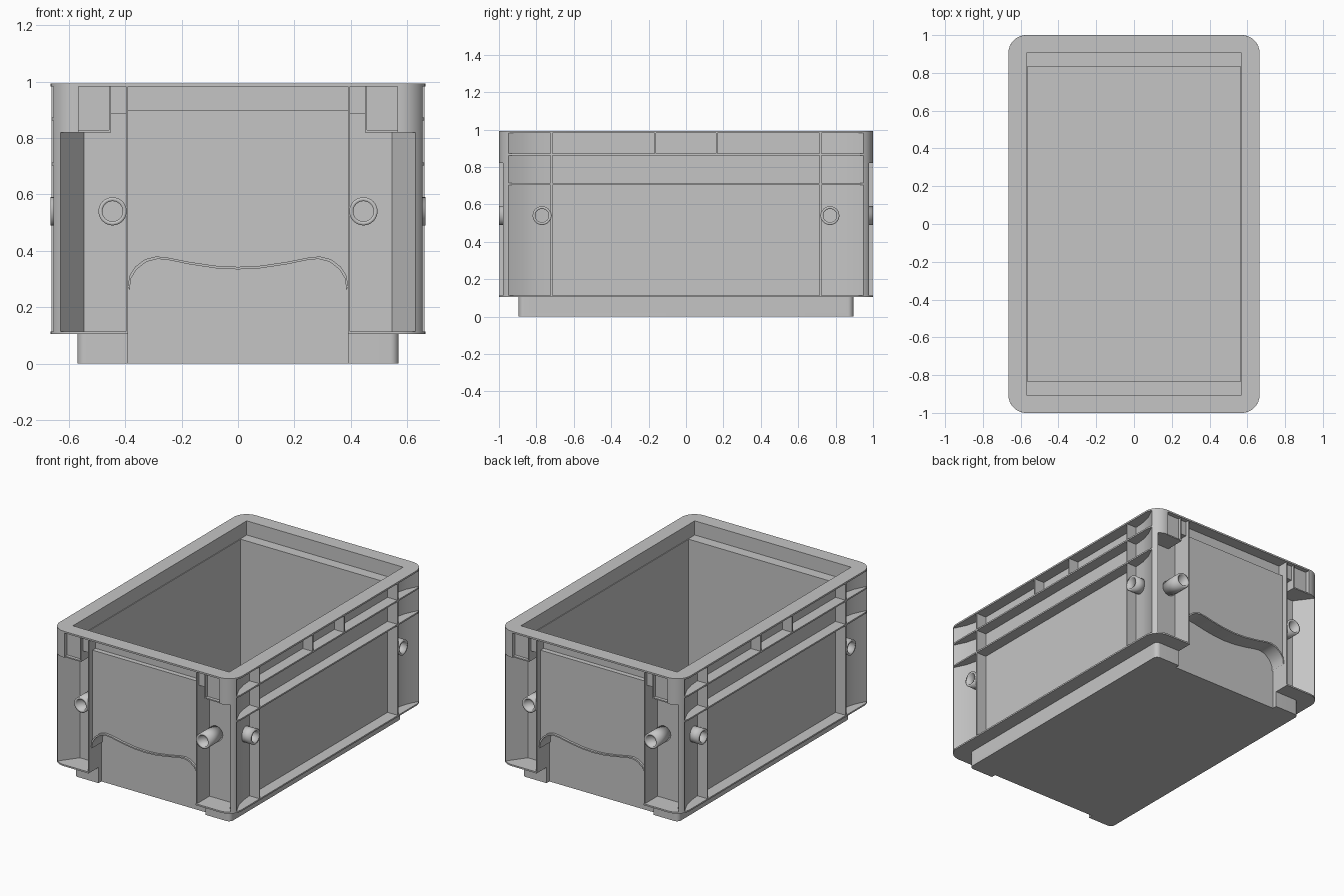
import bpy, bmesh, math
from mathutils import Matrix, Vector

cube = bpy.data.objects.get("Cube")
if cube:
    bpy.data.objects.remove(cube, do_unlink=True)

grey = bpy.data.materials.new("crate_grey")
grey.use_nodes = True
COLOUR = (0.56, 0.56, 0.56, 1)
grey.diffuse_color = COLOUR
grey.node_tree.nodes["Principled BSDF"].inputs["Base Color"].default_value = COLOUR

# Half sizes, heights and corner radius
W, L, H, R = 0.665, 1.0, 0.993, 0.095
FLOOR, BASE, STEP, RIM = 0.02, 0.104, 0.9, 0.982
IN_X, IN_Y, TOP_X, TOP_Y = 0.565, 0.835, 0.57, 0.905
WALL_X, WALL_Y, BAY = 0.59, 0.865, 0.39
RIB_X, RIB_Y = 0.662, 0.996


def finish(name, bm, mirror, tube=False):
    mesh = bpy.data.meshes.new(name)
    bm.to_mesh(mesh)
    bm.free()
    mesh.materials.append(grey)
    ob = bpy.data.objects.new(name, mesh)
    bpy.context.collection.objects.link(ob)
    bpy.ops.object.select_all(action="DESELECT")
    ob.select_set(True)
    bpy.context.view_layer.objects.active = ob
    bpy.ops.object.shade_smooth_by_angle(angle=math.radians(30))
    if tube:
        shell = ob.modifiers.new("shell", "SOLIDIFY")
        shell.thickness, shell.offset = 0.014, -1
    if mirror:
        mod = ob.modifiers.new("mirror", "MIRROR")
        mod.use_axis = (True, True, False)
        mod.use_mirror_merge = False
    return ob


def prism(name, pts, lo, hi, upright=False, mirror=True):
    """Extrude a plan outline along z, or an upright x-z outline along y."""
    bm = bmesh.new()
    place = (lambda a, b, t: (a, t, b)) if upright else (lambda a, b, t: (a, b, t))
    face = bm.faces.new([bm.verts.new(place(a, b, lo)) for a, b in pts])
    ext = bmesh.ops.extrude_face_region(bm, geom=[face])
    move = (0, hi - lo, 0) if upright else (0, 0, hi - lo)
    bmesh.ops.translate(bm, vec=move, verts=[v for v in ext["geom"] if isinstance(v, bmesh.types.BMVert)])
    bmesh.ops.recalc_face_normals(bm, faces=bm.faces)
    return finish(name, bm, mirror)


def box(name, x, y, z):
    return prism(name, [(x[0], y[0]), (x[1], y[0]), (x[1], y[1]), (x[0], y[1])], *z)


def arc(cx, cy, r, start=0, end=90, n=8):
    angles = [math.radians(start + (end - start) * i / n) for i in range(n + 1)]
    return [(cx + r * math.cos(a), cy + r * math.sin(a)) for a in angles]


def tube(name, start, axis, length, r=0.05):
    bm = bmesh.new()
    axis = Vector(axis)
    mat = Matrix.Translation(Vector(start) + axis * length / 2) @ axis.to_track_quat("Z", "Y").to_matrix().to_4x4()
    bmesh.ops.create_cone(bm, cap_ends=False, segments=32, radius1=r, radius2=r, depth=length, matrix=mat)
    finish(name, bm, True, tube=True)


# Floor and base skirt, with a finger recess in each end
foot = arc(0.54, 0.865, 0.03) + [(BAY, 0.895)]
prism("floor", [(0, 0), (TOP_X, 0)] + foot + [(BAY, WALL_Y), (0, WALL_Y)], 0, FLOOR)
prism("corner_foot", foot + [(BAY, IN_Y), (TOP_X, IN_Y)], 0, BASE)
box("side_skirt", (IN_X, TOP_X), (0, IN_Y), (0, BASE))
box("end_skirt", (0, BAY), (IN_Y, WALL_Y), (0, BASE))
prism("lower_flange", [(IN_X, 0), (W, 0)] + arc(W - R, L - R, R)
      + [(BAY, L), (BAY, WALL_Y), (0, WALL_Y), (0, IN_Y), (IN_X, IN_Y)], BASE, BASE + 0.01)

# Top rim
prism("rim", [(TOP_X, 0), (W, 0)] + arc(W - R, L - R, R) + [(0, L), (0, TOP_Y), (TOP_X, TOP_Y)], RIM, H)

# Walls, with a stacking step inside the ends
box("side_wall", (IN_X, WALL_X), (0, WALL_Y), (BASE, STEP))
box("side_top_wall", (TOP_X, WALL_X), (0, 0.92), (STEP, RIM))
box("end_wall", (0, IN_X), (IN_Y, WALL_Y), (BASE, STEP))
box("end_step", (0, TOP_X), (IN_Y, 0.92), (0.885, STEP))
box("end_top_wall", (0, TOP_X), (TOP_Y, 0.925), (STEP, RIM))

# End panel above a wavy grip lip
half = [(0.39, 0.27), (0.386, 0.31), (0.365, 0.343), (0.33, 0.37), (0.29, 0.38),
        (0.25, 0.376), (0.17, 0.36), (0.08, 0.347), (0, 0.343)]
wave = half + [(-x, z) for x, z in reversed(half[:-1])]
for end, s in (("front", -1), ("back", 1)):
    prism(end + "_panel", wave + [(-BAY, STEP), (BAY, STEP)], s * IN_Y, s * 0.957, upright=True, mirror=False)
    lower = [(x * 0.985, z - 0.009) for x, z in reversed(wave)]
    prism(end + "_grip_lip", wave + lower, s * WALL_Y, s * 0.972, upright=True, mirror=False)

# Corner posts: splayed below, filled out at the top
flare = [(IN_X, 0.72), (WALL_X, 0.724), (0.597, 0.8), (0.615, 0.87)]
prism("corner_post", flare + arc(W - R, L - R, R, 28, 51)
      + [(0.547, WALL_Y), (0.547, IN_Y), (IN_X, IN_Y)], BASE, 0.82)
prism("corner_post_top", [(TOP_X, 0.72)] + flare[1:] + arc(W - R, L - R, R, 28, 90)
      + [(IN_X, L), (IN_X, TOP_Y), (TOP_X, TOP_Y)], 0.82, RIM)

# Pockets beside the posts
box("pocket_back", (0.45, IN_X), (TOP_Y, 0.972), (0.82, RIM))
box("pocket_shelf", (0.45, IN_X), (WALL_Y, 0.993), (0.82, 0.828))
box("pocket_side", (0.45, 0.458), (TOP_Y, 0.993), (0.82, RIM))
box("pocket_bridge", (BAY, 0.45), (TOP_Y, 0.972), (0.885, RIM))

# Upright ribs
box("end_rib", (BAY, 0.398), (WALL_Y - 0.01, RIB_Y), (BASE, STEP))
box("end_rib_top", (BAY, 0.398), (TOP_Y, RIB_Y), (STEP, RIM))
box("side_rib", (0.58, RIB_X), (0.715, 0.724), (BASE, RIM))
box("short_side_rib", (0.58, RIB_X), (0.16, 0.168), (0.87, RIM))

# Long side flanges
flange = [(0.58, 0), (RIB_X, 0), (RIB_X, 0.92), (0.654, 0.95), (0.62, 0.9), (0.58, 0.75)]
for name, z in (("upper_side_flange", 0.862), ("middle_side_flange", 0.703)):
    prism(name, flange, z, z + 0.01)

# Hinge tubes
tube("end_tube", (0.445, 0.855, 0.54), (0, 1, 0), 0.144)
tube("side_tube", (0.58, 0.77, 0.54), (1, 0, 0), 0.085)
